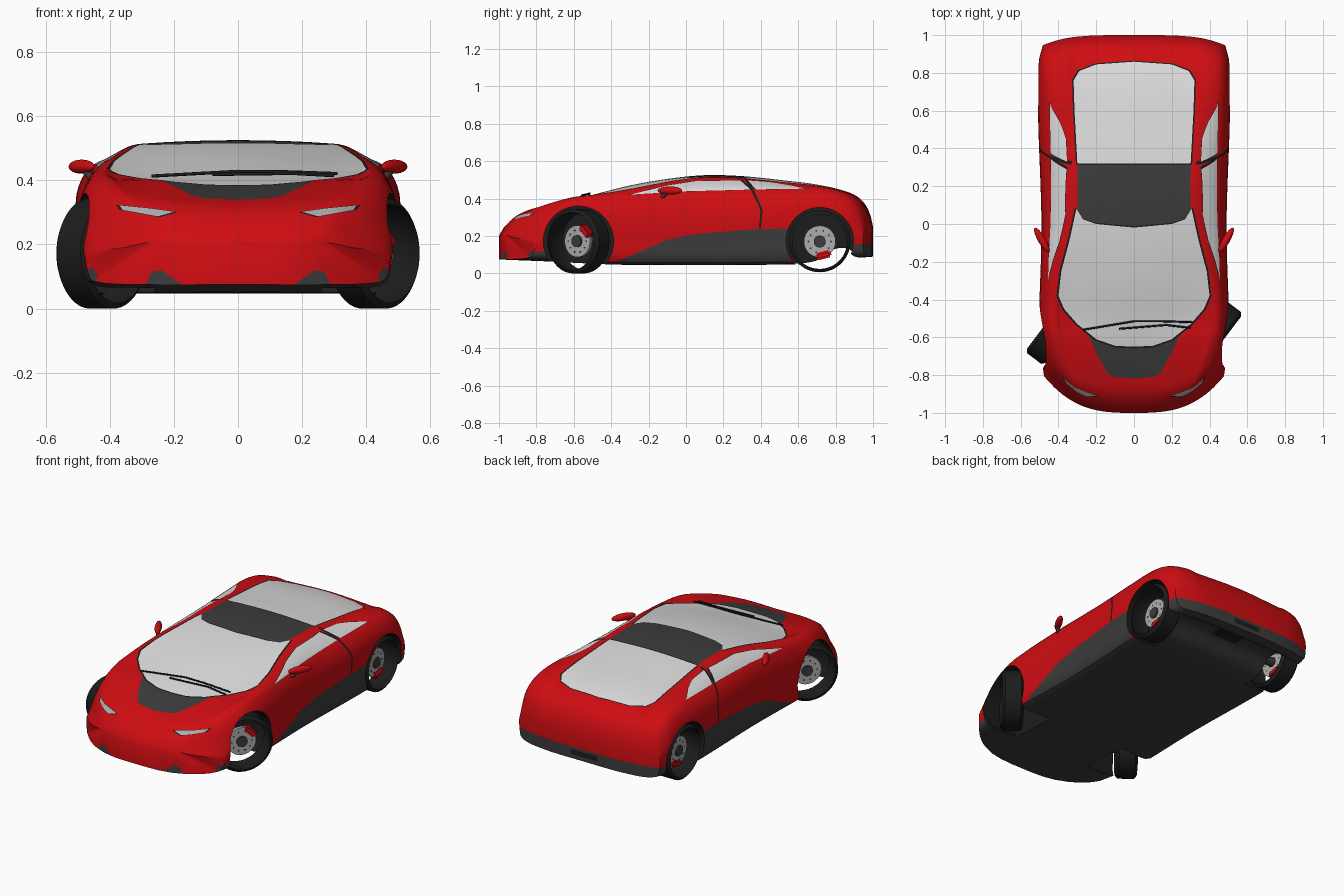
import bpy, bmesh, math
from mathutils import Vector, Matrix

if "Cube" in bpy.data.objects:
    bpy.data.objects.remove(bpy.data.objects["Cube"])

# Flat colours
RED, GLASS, DARK, BLACK, STEEL = range(5)
MATS = []
for name, rgb in (("red paint", (.62, .004, .006)), ("pale glass", (.72, .72, .72)),
                  ("dark grey trim", (.045, .045, .045)), ("black rubber", (.012, .012, .012)),
                  ("brake steel", (.42, .42, .42))):
    mat = bpy.data.materials.new(name)
    mat.use_nodes = True
    mat.diffuse_color = (*rgb, 1)
    mat.node_tree.nodes["Principled BSDF"].inputs["Base Color"].default_value = (*rgb, 1)
    MATS.append(mat)


def spline(keys):
    """Smooth curve through (parameter, value) keys."""
    t, v = [k[0] for k in keys], [k[1] for k in keys]
    last = len(t) - 1
    slope = []
    for i in range(last + 1):
        a, b = max(i - 1, 0), min(i + 1, last)
        slope.append((v[b] - v[a]) / (t[b] - t[a]))

    def at(x):
        i = max([k for k in range(last) if t[k] <= x], default=0)
        h = t[i + 1] - t[i]
        u = min(max((x - t[i]) / h, 0), 1)
        return (v[i] * (2*u**3 - 3*u*u + 1) + slope[i] * (h * (u**3 - 2*u*u + u))
                + v[i + 1] * (3*u*u - 2*u**3) + slope[i + 1] * (h * (u**3 - u*u)))
    return at


def finish(name, bm, mat=None, angle=35):
    mesh = bpy.data.meshes.new(name)
    bm.to_mesh(mesh)
    bm.free()
    obj = bpy.data.objects.new(name, mesh)
    bpy.context.collection.objects.link(obj)
    for m in (MATS if mat is None else [MATS[mat]]):
        mesh.materials.append(m)
    smooth(obj, angle)
    return obj


def smooth(obj, angle=35):
    bpy.ops.object.select_all(action='DESELECT')
    obj.select_set(True)
    bpy.context.view_layer.objects.active = obj
    bpy.ops.object.shade_smooth_by_angle(angle=math.radians(angle))


# Body lines along the length: heights and half widths
top = spline([(-1, .2), (-.97, .25), (-.9, .31), (-.8, .345), (-.65, .385), (-.5, .42), (-.3, .47),
              (-.1, .505), (.1, .525), (.3, .52), (.5, .5), (.7, .475), (.85, .44), (.93, .4), (.98, .33), (1, .25)])
crown = spline([(-1, 0), (-.85, .015), (-.65, .012), (-.5, -.01), (-.3, -.02), (0, -.012), (1, -.01)])
roof_x = spline([(-1, .2), (-.9, .28), (-.7, .36), (-.4, .39), (-.2, .36), (0, .31), (.3, .3), (1, .3)])
belt_x = spline([(-1, .36), (-.9, .42), (-.7, .45), (-.3, .46), (.2, .445), (.8, .46), (1, .45)])
belt_z = spline([(-1, .19), (-.97, .22), (-.9, .29), (-.8, .345), (-.6, .395), (-.2, .42), (.1, .435),
                 (.5, .445), (.75, .44), (.9, .4), (.97, .33), (1, .245)])
side_x = spline([(-1, .47), (-.85, .485), (-.6, .5), (0, .486), (.6, .503), (.9, .5), (1, .48)])
side_z = spline([(-1, .17), (-.9, .23), (-.7, .3), (0, .33), (.6, .36), (.9, .32), (1, .22)])
floor_z = spline([(-1, .075), (-.75, .065), (-.4, .05), (.55, .052), (.7, .07), (.79, .13),
                  (.88, .13), (.93, .09), (1, .09)])
STEPS = 4


def section(s):
    """Half outline from the top centre round the side to the bottom centre."""
    a = Vector((roof_x(s), top(s) + crown(s)))
    c = Vector((belt_x(s), belt_z(s)))
    d = Vector((side_x(s), side_z(s)))
    low = floor_z(s)
    f = Vector((d.x - .02, low + .01))
    e = Vector((d.x, d.y * .45 + low * .55))
    g = Vector((d.x * .65, low))
    b = a.lerp(c, .35) + Vector((.004, .012))
    pts = [Vector((-a.x, a.y)), Vector((0, top(s))), a, b, c, d, e, f, g, Vector((0, low)), Vector((-g.x, low))]
    t = [0]
    for p, q in zip(pts, pts[1:]):
        t.append(t[-1] + (q - p).length)
    curve = spline(list(zip(t, pts)))
    out = [curve(t[i] + (t[i + 1] - t[i]) * k / STEPS) for i in range(1, 9) for k in range(STEPS)]
    out.append(pts[9])
    out[0].x = 0
    return out


# Half body shell, with both ends bowed in plan
bm = bmesh.new()
rows = []
ROWS = 76
for i in range(ROWS + 1):
    t = 2 * i / ROWS - 1
    s = .45 * t + .55 * math.sin(t * math.pi / 2)
    front, rear = max(0, (-.5 - s) / .5), max(0, (s - .7) / .3)
    rows.append([bm.verts.new((p.x, s + 1.8 * front * p.x**3 - rear * p.x**4, p.y)) for p in section(s)])
n = len(rows[0]) - 1
for r, q in zip(rows, rows[1:]):
    for j in range(n):
        bm.faces.new((r[j], r[j + 1], q[j + 1], q[j]))
for ring, flip in ((rows[0], 1), (rows[-1], -1)):
    for j in range(n // 2):
        loop = list(dict.fromkeys((ring[j], ring[n - j], ring[n - j - 1], ring[j + 1])))
        bm.faces.new(loop[::flip])
bm.normal_update()
for f in bm.faces:
    f.material_index = DARK if f.normal.z < -.6 else RED


def inside(p, poly):
    hit = False
    for (ax, ay), (bx, by) in zip(poly, poly[1:] + poly[:1]):
        if (ay > p[1]) != (by > p[1]) and p[0] < (bx - ax) * (p[1] - ay) / (by - ay) + ax:
            hit = not hit
    return hit


def paint(poly, axes, mat, keep):
    """Cut a projected outline into the shell and colour the faces inside it."""
    u, v = axes
    for a, b in zip(poly, poly[1:] + poly[:1]):
        lo = [min(a[k], b[k]) - .05 for k in (0, 1)]
        hi = [max(a[k], b[k]) + .05 for k in (0, 1)]
        faces = []
        for f in bm.faces:
            c = f.calc_center_median()
            if lo[0] < c[u] < hi[0] and lo[1] < c[v] < hi[1] and keep(f, c):
                faces.append(f)
        geom = set(faces) | {e for f in faces for e in f.edges} | {w for f in faces for w in f.verts}
        co, no = Vector((0, 0, 0)), Vector((0, 0, 0))
        co[u], co[v] = a
        no[u], no[v] = b[1] - a[1], a[0] - b[0]
        bmesh.ops.bisect_plane(bm, geom=list(geom), dist=1e-5, plane_co=co, plane_no=no.normalized())
    bm.normal_update()
    for f in bm.faces:
        c = f.calc_center_median()
        if keep(f, c) and inside((c[u], c[v]), poly):
            f.material_index = mat


def grow(poly, k, fixed_x=False):
    cx = 0 if fixed_x else sum(p[0] for p in poly) / len(poly)
    cy = sum(p[1] for p in poly) / len(poly)
    return [(cx + (x - cx) * k, cy + (y - cy) * k) for x, y in poly]


TOP, SIDE, FRONT = (0, 1), (1, 2), (0, 2)
upper = lambda f, c: f.normal.z > .3
flank = lambda f, c: c.x > .33
nose = lambda f, c: c.y < -.6 and f.normal.y < -.1
tail = lambda f, c: c.y > .8

# Sills, side windows, door seam
paint([(-.37, .03), (-.35, .07), (-.1, .18), (.05, .21), (.35, .235), (.55, .24), (.55, .03)], SIDE, DARK, flank)
paint([(.3, .53), (.32, .53), (.365, .44), (.41, .34), (.4, .24), (.39, .24), (.398, .34), (.35, .44)],
      SIDE, BLACK, flank)
for window in ([(-.3, .421), (-.1, .47), (.05, .493), (.29, .497), (.345, .448), (0, .439)],
               [(.33, .497), (.45, .488), (.55, .472), (.64, .453), (.375, .449)]):
    paint(grow(window, 1.05), SIDE, BLACK, flank)
    paint(window, SIDE, GLASS, flank)

# Bonnet panel, roof, windscreen and rear window
paint([(-.01, -.82), (.1, -.81), (.14, -.79), (.2, -.68), (.25, -.57), (-.01, -.57)], TOP, DARK, upper)
paint([(-.01, -.1), (.3, -.1), (.3, .32), (-.01, .32)], TOP, DARK, upper)
screen = [(-.01, -.65), (.1, -.645), (.2, -.61), (.3, -.53), (.37, -.45), (.4, -.38), (.385, -.25), (.34, -.08),
          (.305, .08), (.27, .025), (.2, 0), (-.01, -.02)]
back = [(-.01, .32), (.3, .32), (.315, .6), (.32, .76), (.29, .81), (.2, .845), (-.01, .86)]
for glass in (screen, back):
    paint(grow(glass, 1.025, True), TOP, BLACK, upper)
    paint(glass, TOP, GLASS, upper)

# Headlight slits, lower intakes, rear bumper
lamp = [(.2, .302), (.25, .288), (.36, .308), (.37, .322), (.27, .312)]
paint(grow(lamp, 1.15), FRONT, BLACK, nose)
paint(lamp, FRONT, STEEL, nose)
paint([(-.01, .05), (-.01, .085), (.19, .085), (.24, .12), (.27, .115), (.3, .05)], FRONT, DARK, nose)
paint([(.41, .05), (.455, .13), (.52, .09), (.52, .05)], FRONT, DARK, nose)
paint([(.86, .03), (.86, .15), (1.05, .165), (1.05, .03)], SIDE, DARK, tail)
paint([(-.01, .115), (.09, .115), (.09, .145), (-.01, .145)], FRONT, BLACK, tail)
body = finish("body_shell", bm)


def x_cylinder(bm, radius, depth, centre):
    m = Matrix.Translation(centre) @ Matrix.Rotation(math.pi / 2, 4, 'Y')
    bmesh.ops.create_cone(bm, cap_ends=True, segments=48, radius1=radius, radius2=radius, depth=depth, matrix=m)


# Wheel arches cut from the mirrored shell
FRONT_Y, REAR_Y, HUB_Z = -.575, .715, .172
bm = bmesh.new()
for side in (1, -1):
    x_cylinder(bm, .188, .44, (side * .48, FRONT_Y, HUB_Z))
    x_cylinder(bm, .18, .36, (side * .52, REAR_Y, HUB_Z))
for f in bm.faces:
    f.material_index = BLACK
cutter = finish("arch_cutter", bm)
cutter.hide_render = True
mirror = body.modifiers.new("mirror", 'MIRROR')
mirror.merge_threshold = .0005
cut = body.modifiers.new("arches", 'BOOLEAN')
cut.operation, cut.solver, cut.object = 'DIFFERENCE', 'EXACT', cutter
smooth(body)
bpy.ops.object.convert(target='MESH')
smooth(body)
bpy.data.objects.remove(cutter)


def lathe(name, profile, mat):
    """Closed (x, radius) profile turned about the x axis."""
    bm = bmesh.new()
    turns = 56
    rings = [[bm.verts.new((x, r * math.cos(a), r * math.sin(a))) for x, r in profile]
             for a in (2 * math.pi * k / turns for k in range(turns))]
    for k in range(turns):
        p, q = rings[k - 1], rings[k]
        for j in range(len(profile)):
            bm.faces.new((p[j - 1], p[j], q[j], q[j - 1]))
    bmesh.ops.recalc_face_normals(bm, faces=bm.faces)
    return finish(name, bm, mat)


# Wheels: open tyre, brake disc, hub, axle stub, caliper
for end, x, y, r, steer in (("front", .425, FRONT_Y, .172, -37), ("rear", .437, REAR_Y, .164, 0)):
    for label, side in (("left", 1), ("right", -1)):
        tag = f"{end}_{label}_"
        w = .062
        parts = [lathe(tag + "tyre", [(-w, r - .018), (-w * .75, r), (w * .75, r), (w, r - .018),
                                      (w * .8, r - .012), (-w * .8, r - .012)], BLACK),
                 lathe(tag + "brake_disc", [(-.01, .03), (-.01, .085), (.01, .085), (.01, .03)], STEEL)]
        bm = bmesh.new()
        x_cylinder(bm, .032, .03, (side * .005, 0, 0))
        for k in range(10):
            a = k * math.pi / 5
            x_cylinder(bm, .005, .022, (0, .06 * math.cos(a), .06 * math.sin(a)))
        parts.append(finish(tag + "hub", bm, DARK))
        bm = bmesh.new()
        x_cylinder(bm, .026, .14, (-side * .08, 0, 0))
        parts.append(finish(tag + "axle", bm, DARK))
        bm = bmesh.new()
        tilt = Matrix.Rotation(math.radians(45 if end == "front" else -75), 4, 'X')
        bmesh.ops.create_cube(bm, matrix=tilt @ Matrix.Translation((0, .075, 0)) @ Matrix.Diagonal((.045, .04, .085, 1)))
        bmesh.ops.bevel(bm, geom=bm.edges[:], offset=.01, segments=2, affect='EDGES')
        parts.append(finish(tag + "caliper", bm, RED))
        for part in parts:
            part.location = (side * x, y, HUB_Z if end == "front" else r + .006)
            part.rotation_euler.z = math.radians(steer)


def rod(name, points, radius, mat):
    data = bpy.data.curves.new(name, 'CURVE')
    data.dimensions, data.bevel_depth, data.bevel_resolution = '3D', radius, 2
    data.use_fill_caps = True
    line = data.splines.new('POLY')
    line.points.add(len(points) - 1)
    for p, co in zip(line.points, points):
        p.co = (*co, 1)
    data.materials.append(MATS[mat])
    bpy.context.collection.objects.link(bpy.data.objects.new(name, data))


# Wipers resting on the windscreen
for k, path in enumerate(([(.31, -.52), (.15, -.515), (0, -.515), (-.27, -.56)], [(.3, -.55), (.17, -.535), (-.08, -.555)])):
    rod(f"wiper_{k + 1}", [(x, y, top(y) + .012 - .06 * x * x) for x, y in path], .005, BLACK)

# Door mirrors
for label, side in (("left", 1), ("right", -1)):
    bm = bmesh.new()
    m = (Matrix.Translation((side * .488, -.085, .443)) @ Matrix.Rotation(side * math.radians(60), 4, 'Z')
         @ Matrix.Diagonal((.075, .02, .022, 1)))
    bmesh.ops.create_uvsphere(bm, u_segments=24, v_segments=12, radius=1, matrix=m)
    finish(label + "_mirror", bm, RED, 60)
    rod(label + "_mirror_arm", [(side * .455, -.13, .405), (side * .48, -.1, .435)], .012, DARK)
